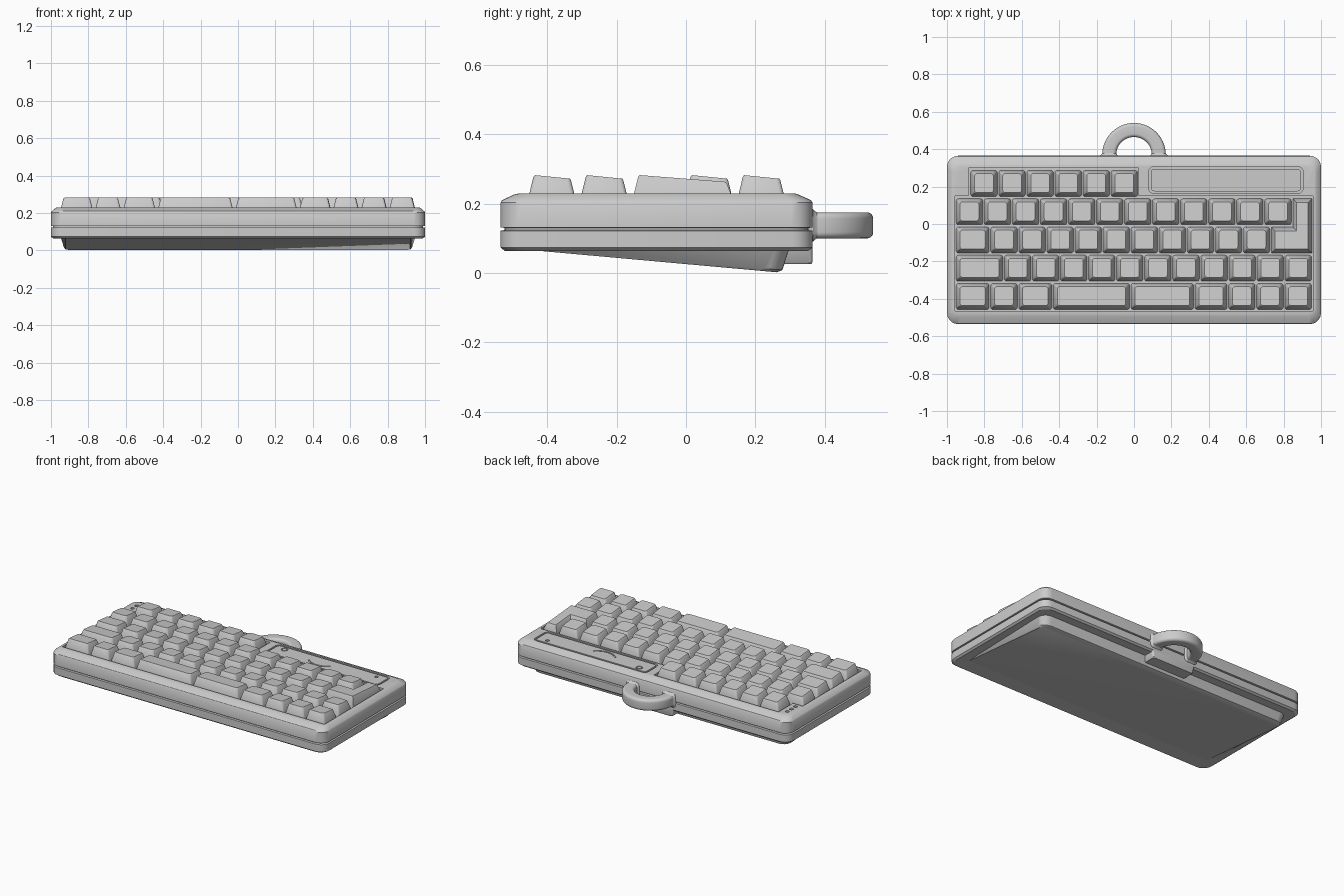
import bpy, bmesh
from math import sin, cos, pi, radians

default = bpy.data.objects.get("Cube")
if default:
    bpy.data.objects.remove(default, do_unlink=True)

grey = bpy.data.materials.new("plain_grey")
grey.use_nodes = True
grey.diffuse_color = (0.6, 0.6, 0.6, 1)
shader = next(n for n in grey.node_tree.nodes if n.type == 'BSDF_PRINCIPLED')
shader.inputs["Base Color"].default_value = grey.diffuse_color
shader.inputs["Roughness"].default_value = 0.6


# Helpers
def rounded(x0, x1, y0, y1, r, steps=5):
    """Counter-clockwise rounded rectangle outline."""
    corners = [(x1 - r, y0 + r, -90), (x1 - r, y1 - r, 0),
               (x0 + r, y1 - r, 90), (x0 + r, y0 + r, 180)]
    return [(cx + r * cos(radians(a + 90 * i / steps)),
             cy + r * sin(radians(a + 90 * i / steps)))
            for cx, cy, a in corners for i in range(steps + 1)]


def circle(x, y, r, n=20):
    return [(x + r * cos(2 * pi * i / n), y + r * sin(2 * pi * i / n)) for i in range(n)]


def at(outline, z):
    """Lift an outline to a height, or to a height that depends on y."""
    return [(x, y, z(y) if callable(z) else z) for x, y in outline]


def loft(bm, loops, ring=False):
    """Skin a stack of loops; cap the ends, or close it into a ring."""
    vs = [[bm.verts.new(p) for p in loop] for loop in loops]
    n = len(vs[0])
    pairs = list(zip(vs, vs[1:])) + ([(vs[-1], vs[0])] if ring else [])
    for a, b in pairs:
        for i in range(n):
            j = (i + 1) % n
            bm.faces.new((a[i], a[j], b[j], b[i]))
    if not ring:
        bm.faces.new(vs[0][::-1])
        bm.faces.new(vs[-1])


def finish(name, bm, smooth=True):
    bmesh.ops.recalc_face_normals(bm, faces=bm.faces[:])
    mesh = bpy.data.meshes.new(name)
    bm.to_mesh(mesh)
    bm.free()
    mesh.materials.append(grey)
    obj = bpy.data.objects.new(name, mesh)
    bpy.context.collection.objects.link(obj)
    bpy.ops.object.select_all(action='DESELECT')
    obj.select_set(True)
    bpy.context.view_layer.objects.active = obj
    if smooth:
        bpy.ops.object.shade_smooth_by_angle(angle=radians(30))
    return obj


def carve(target, name, loops, ring=False):
    """Cut a lofted shape out of the target."""
    bm = bmesh.new()
    loft(bm, loops, ring)
    cutter = finish(name, bm, False)
    cutter.hide_render = True
    mod = target.modifiers.new(name, 'BOOLEAN')
    mod.operation = 'DIFFERENCE'
    mod.solver = 'EXACT'
    mod.object = cutter
    bpy.context.view_layer.objects.active = target
    bpy.ops.object.modifier_apply(modifier=name)
    bpy.data.objects.remove(cutter, do_unlink=True)


# Case: rounded slab with a seam groove and a sloping bezel
FRONT, BACK, DECK = -0.535, 0.365, 0.23


def case_loop(side, front, back, z, r=0.06):
    return at(rounded(-1 + side, 1 - side, FRONT + front, BACK - back, r), z)


bm = bmesh.new()
sections = [(0.012, 0.064), (0, 0.074), (0, 0.122), (0.012, 0.124),
            (0.012, 0.13), (0, 0.132), (0, 0.203), (0.004, 0.21)]
loft(bm, [case_loop(i, i, i, z) for i, z in sections]
     + [case_loop(0.025, 0.04, 0.042, 0.227, 0.045), case_loop(0.032, 0.055, 0.052, DECK, 0.04)])
case = finish("case", bm, False)

# Key well
well = [(-0.957, -0.465), (0.957, -0.465), (0.957, 0.15), (0.025, 0.15),
        (0.025, 0.3), (-0.885, 0.3), (-0.885, 0.15), (-0.957, 0.15)]
carve(case, "well_cutter", [at(well, 0.195), at(well, 0.3)])


# Engraved display panel, indicator dots and smile
def groove(name, outer, inner, depth):
    lo, hi = DECK - depth, DECK + 0.02
    carve(case, name, [at(outer, lo), at(outer, hi), at(inner, hi), at(inner, lo)], True)


groove("panel_cutter", rounded(0.078, 0.905, 0.163, 0.307, 0.03),
       rounded(0.09, 0.893, 0.175, 0.295, 0.02), 0.012)
groove("eye_cutter", circle(0.155, 0.265, 0.021), circle(0.155, 0.265, 0.014), 0.006)
for x, y in [(0.825, 0.265), (-0.925, 0.265), (-0.925, 0.222), (-0.925, 0.18)]:
    dot = circle(x, y, 0.012, 14)
    carve(case, "dot_cutter", [at(dot, DECK - 0.008), at(dot, DECK + 0.02)])
angles = [radians(225 + 9 * i) for i in range(11)]
smile = [(0.435 + 0.118 * cos(a), 0.308 + 0.118 * sin(a)) for a in angles]
smile += [(0.435 + 0.108 * cos(a), 0.308 + 0.108 * sin(a)) for a in reversed(angles)]
carve(case, "smile_cutter", [at(smile, DECK - 0.006), at(smile, DECK + 0.02)])
bpy.ops.object.select_all(action='DESELECT')
case.select_set(True)
bpy.context.view_layer.objects.active = case
bpy.ops.object.shade_smooth_by_angle(angle=radians(30))


# Sloping foot under the case
def foot_slope(y):
    return 0.074 - 0.09 * (y - FRONT)


bm = bmesh.new()
loft(bm, [at(rounded(-0.922, 0.922, -0.52, 0.262, 0.05), foot_slope),
          at(rounded(-0.93, 0.93, -0.522, 0.278, 0.055), lambda y: foot_slope(y) + 0.008),
          at(rounded(-0.952, 0.952, -0.525, 0.303, 0.06), 0.085)])
finish("wedge_foot", bm)

# Loop mount below the back edge, and a flared collar where the loop meets the case
bm = bmesh.new()
loft(bm, [at(rounded(-0.15, 0.15, 0.22, 0.362, 0.012), 0.026),
          at(rounded(-0.155, 0.155, 0.22, 0.365, 0.012), 0.032),
          at(rounded(-0.165, 0.165, 0.22, 0.365, 0.012), 0.08)])
finish("loop_mount", bm)

bm = bmesh.new()
for s in (-1, 1):
    cx = s * 0.1325
    loft(bm, [[(x, y, z) for x, z in rounded(cx - w, cx + w, 0.1375 - w, 0.1375 + w, 0.02)]
              for y, w in [(0.35, 0.05), (0.366, 0.047), (0.372, 0.041), (0.38, 0.037)]])
finish("loop_collars", bm)

# Carrying loop swept along a half circle
bm = bmesh.new()
section = rounded(-0.0375, 0.0375, 0.1, 0.175, 0.018)
path = [(0, -0.02)] + [(pi * i / 28, 0) for i in range(29)] + [(pi, -0.02)]
loft(bm, [[((0.1325 + u) * cos(a), 0.37 + dy + (0.1325 + u) * sin(a), z) for u, z in section]
          for a, dy in path])
finish("carrying_loop", bm)


# Keycaps: tapered, with tops sloping down to the back
KEY_STEPS = [(0, 0.2, 0), (0.004, 0.225, 0), (0.017, 0.278, 1), (0.021, 0.283, 1)]
DEPTH, PITCH = 0.139, 0.15


def key_height(z, tilt, y0, slope=0.1):
    return lambda y: z - tilt * slope * (y - y0 - 0.015)


def add_key(bm, x0, x1, y0):
    loft(bm, [at(rounded(x0 + i, x1 - i, y0 + i, y0 + DEPTH - i * 0.8, 0.012, 3),
                 key_height(z, tilt, y0)) for i, z, tilt in KEY_STEPS])


def units(start, count):
    return [start + PITCH * i for i in range(count + 1)]


# Key edges of each row, front to back
rows = {
    "bottom_key_row": [-0.955, -0.77, -0.62, -0.435, -0.02, 0.322, 0.502, 0.652, 0.802, 0.953],
    "lower_key_row": [-0.955] + units(-0.697, 11),
    "home_key_row": [-0.955] + units(-0.77, 10),
    "upper_key_row": units(-0.955, 12),
    "function_key_row": units(-0.877, 6),
}
for r, (name, edges) in enumerate(rows.items()):
    bm = bmesh.new()
    for a, b in zip(edges, edges[1:]):
        add_key(bm, a + 0.004, b - 0.004, -0.457 + 0.151 * r)
    finish(name, bm)


# Two-row corner key
def corner_outline(i, x0=0.734, xm=0.849, x1=0.951, y0=-0.155, ym=-0.016, y1=0.135):
    return [(x0 + i, y0 + i), (x1 - i, y0 + i), (x1 - i, y1 - i),
            (xm + i, y1 - i), (xm + i, ym - i), (x0 + i, ym - i)]


bm = bmesh.new()
loft(bm, [at(corner_outline(i), key_height(z, tilt, -0.155, 0.078)) for i, z, tilt in KEY_STEPS])
finish("corner_key", bm)
